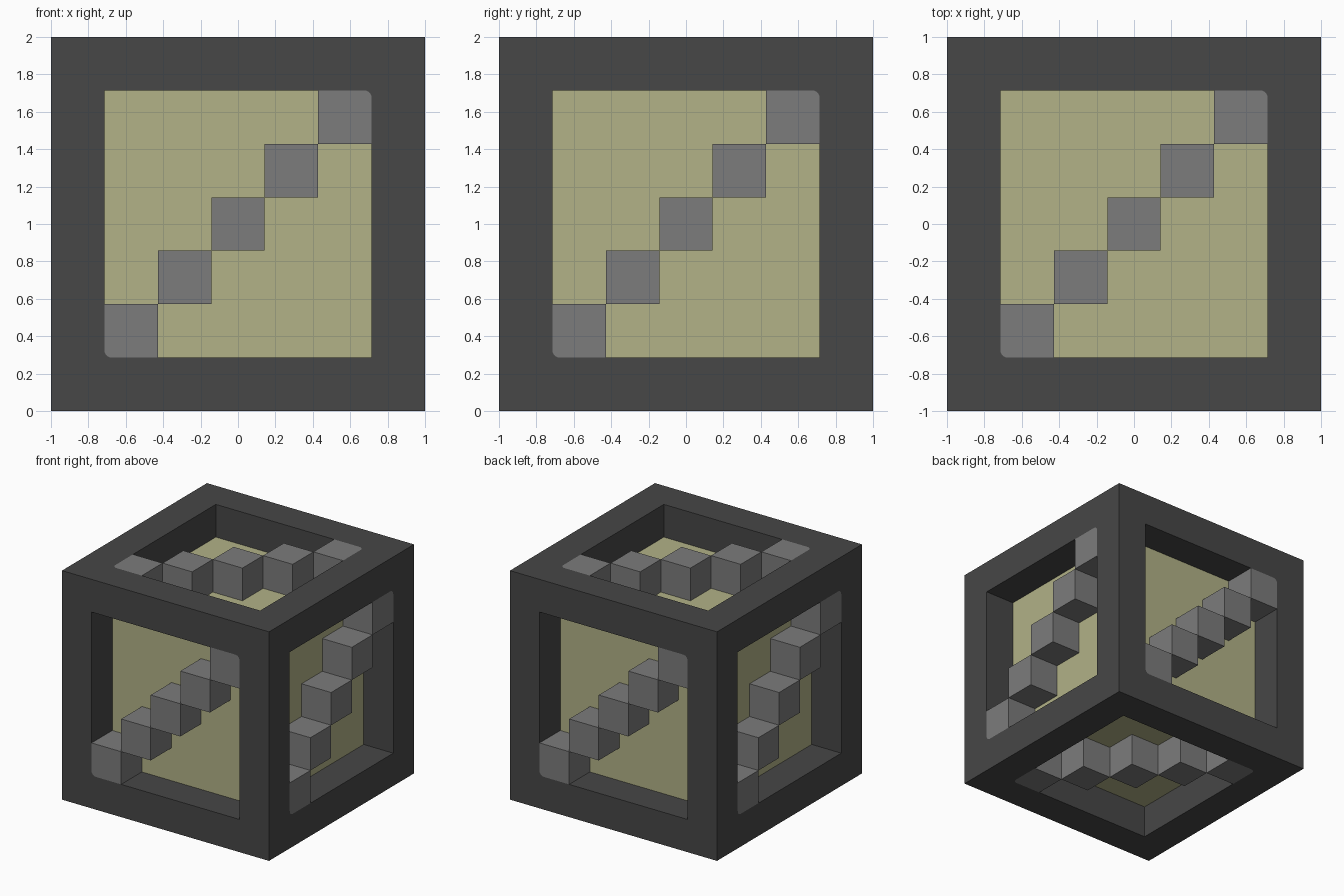
import bpy, bmesh, math
from mathutils import Vector

if "Cube" in bpy.data.objects:
    bpy.data.objects.remove(bpy.data.objects["Cube"])

CELL = 2 / 7          # the cube is a 7 x 7 x 7 grid of cells
H = 2.5 * CELL        # half width of each recess and of the core
R = 0.04              # rounding where a staircase meets the frame corner
CENTRE = Vector((0, 0, 1))


def material(name, rgb):
    m = bpy.data.materials.new(name)
    m.diffuse_color = (*rgb, 1)
    m.use_nodes = True
    m.node_tree.nodes["Principled BSDF"].inputs["Base Color"].default_value = m.diffuse_color
    return m


DARK = material("charcoal", (0.063, 0.063, 0.063))
GREY = material("mid_grey", (0.2, 0.2, 0.2))
CREAM = material("pale_olive", (0.445, 0.445, 0.244))

# Each side: name, local right (u), local up (v); outward is u x v
SIDES = [
    ("front", (1, 0, 0), (0, 0, 1)),
    ("right", (0, 1, 0), (0, 0, 1)),
    ("back", (-1, 0, 0), (0, 0, 1)),
    ("left", (0, -1, 0), (0, 0, 1)),
    ("top", (1, 0, 0), (0, 1, 0)),
    ("bottom", (-1, 0, 0), (0, 1, 0)),
]


def placer(u, v):
    u, v = Vector(u), Vector(v)
    n = u.cross(v)
    return lambda p, d: CENTRE + u * p[0] + v * p[1] + n * d


def finish(bm, name, mat):
    bmesh.ops.remove_doubles(bm, verts=bm.verts, dist=1e-5)
    mesh = bpy.data.meshes.new(name)
    bm.to_mesh(mesh)
    bm.free()
    mesh.materials.append(mat)
    obj = bpy.data.objects.new(name, mesh)
    bpy.context.collection.objects.link(obj)
    return obj


def add_face(bm, points):
    bm.faces.new([bm.verts.new(p) for p in points])


def corners(cx, cy, h, rounded):
    """Four corner point lists, counter-clockwise from lower left."""
    result = []
    for i, (sx, sy) in enumerate([(-1, -1), (1, -1), (1, 1), (-1, 1)]):
        if i in rounded:
            ox, oy = cx + sx * (h - R), cy + sy * (h - R)
            start = math.pi + i * math.pi / 2
            angles = [start + k * math.pi / 12 for k in range(7)]
            result.append([(ox + R * math.cos(a), oy + R * math.sin(a)) for a in angles])
        else:
            result.append([(cx + sx * h, cy + sy * h)])
    return result


# Frame: a rim and recess walls on each of the six sides
bm = bmesh.new()
for _, u, v in SIDES:
    at = placer(u, v)
    outer = [(-1, -1), (1, -1), (1, 1), (-1, 1)]
    hole = corners(0, 0, H, (0, 2))
    for i in range(4):
        j = (i + 1) % 4
        add_face(bm, [at(p, 1) for p in (outer[i], outer[j], hole[j][0], hole[i][-1])])
        for a, b in zip(hole[i], hole[i][1:]):
            add_face(bm, [at(p, 1) for p in (outer[i], b, a)])
    loop = sum(hole, [])
    for a, b in zip(loop, loop[1:] + loop[:1]):
        add_face(bm, [at(a, 1), at(b, 1), at(b, H), at(a, H)])
finish(bm, "frame", DARK)

# Core: the pale cube that forms every recess floor
bm = bmesh.new()
bmesh.ops.create_cube(bm, size=2 * H)
bmesh.ops.translate(bm, verts=bm.verts, vec=CENTRE)
finish(bm, "core", CREAM)

# Staircases: five blocks along a diagonal, flush with the rim
for name, u, v in SIDES:
    at = placer(u, v)
    bm = bmesh.new()
    for k in range(-2, 3):
        rounded = {-2: (0,), 2: (2,)}.get(k, ())
        loop = sum(corners(k * CELL, k * CELL, CELL / 2, rounded), [])
        top = [bm.verts.new(at(p, 1)) for p in loop]
        base = [bm.verts.new(at(p, H)) for p in loop]
        bm.faces.new(top)
        bm.faces.new(base[::-1])
        for i in range(len(loop)):
            j = (i + 1) % len(loop)
            bm.faces.new([base[i], base[j], top[j], top[i]])
    finish(bm, name + "_diagonal_blocks", GREY)
